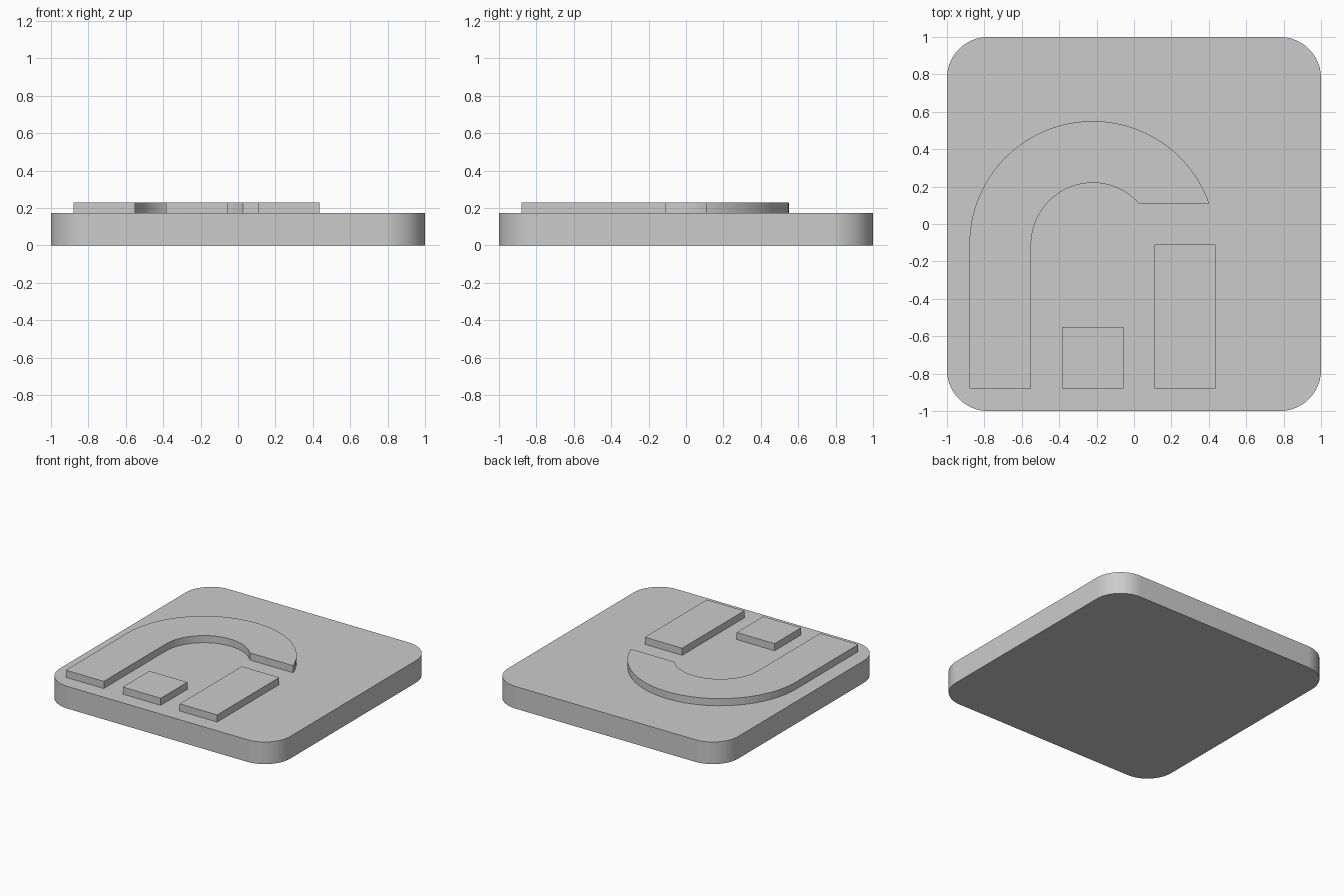
import bpy
import bmesh
from math import asin, cos, sin, pi, radians

cube = bpy.data.objects.get("Cube")
if cube:
    bpy.data.objects.remove(cube, do_unlink=True)

BASE_TOP = 0.174
RELIEF_TOP = 0.23

grey = bpy.data.materials.new("plain grey")
grey.use_nodes = True
colour = (0.6, 0.6, 0.6, 1)
grey.diffuse_color = colour
grey.node_tree.nodes["Principled BSDF"].inputs["Base Color"].default_value = colour


def arc(cx, cy, r, start, end, steps):
    """Points along a circular arc, angles in radians."""
    angles = [start + (end - start) * i / steps for i in range(steps + 1)]
    return [(cx + r * cos(a), cy + r * sin(a)) for a in angles]


def slab(name, outline, z0, z1):
    """Extrude a flat outline upwards from z0 to z1."""
    bm = bmesh.new()
    face = bm.faces.new([bm.verts.new((x, y, z0)) for x, y in outline])
    top = bmesh.ops.extrude_face_region(bm, geom=[face], use_keep_orig=True)["geom"]
    verts = [g for g in top if isinstance(g, bmesh.types.BMVert)]
    bmesh.ops.translate(bm, verts=verts, vec=(0, 0, z1 - z0))
    bmesh.ops.recalc_face_normals(bm, faces=bm.faces)
    mesh = bpy.data.meshes.new(name)
    bm.to_mesh(mesh)
    bm.free()
    mesh.materials.append(grey)
    obj = bpy.data.objects.new(name, mesh)
    bpy.context.collection.objects.link(obj)
    bpy.ops.object.select_all(action="DESELECT")
    obj.select_set(True)
    bpy.context.view_layer.objects.active = obj
    bpy.ops.object.shade_smooth_by_angle(angle=radians(30))
    return obj


def rectangle(x0, x1, y0, y1):
    return [(x0, y0), (x1, y0), (x1, y1), (x0, y1)]


# Rounded square base plate
radius = 0.22
inset = 1 - radius
corners = [(inset, inset), (-inset, inset), (-inset, -inset), (inset, -inset)]
plate = []
for i, (cx, cy) in enumerate(corners):
    plate += arc(cx, cy, radius, i * pi / 2, (i + 1) * pi / 2, 20)
slab("base_plate", plate, 0, BASE_TOP)

# Raised hook: straight leg running into an arch with a level cut end
cx, cy = -0.22, -0.11
outer, inner = 0.66, 0.33
foot, cut = -0.88, 0.22
hook = [(cx - outer, foot), (cx - inner, foot)]
hook += arc(cx, cy, inner, pi, asin(cut / inner), 40)
hook += arc(cx, cy, outer, asin(cut / outer), pi, 60)
slab("raised_hook", hook, BASE_TOP, RELIEF_TOP)

# Raised blocks beside the leg
slab("small_block", rectangle(-0.385, -0.055, foot, -0.55), BASE_TOP, RELIEF_TOP)
slab("tall_block", rectangle(0.11, 0.435, foot, -0.11), BASE_TOP, RELIEF_TOP)
